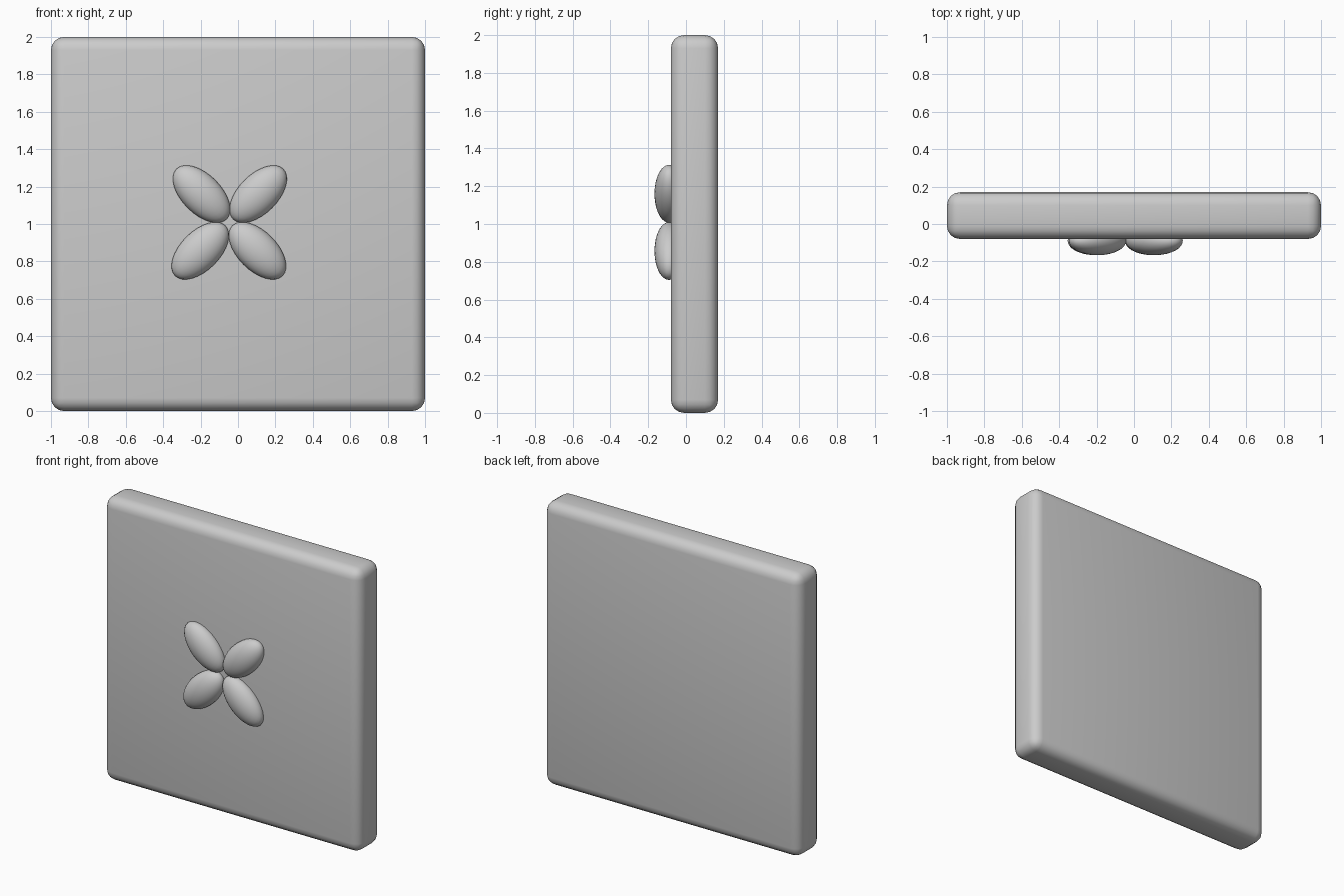
import bpy
from math import radians

cube = bpy.data.objects.get("Cube")
if cube:
    bpy.data.objects.remove(cube, do_unlink=True)

# One plain grey for everything
grey = bpy.data.materials.new("plain_grey")
grey.use_nodes = True
color = (0.6, 0.6, 0.6, 1)
grey.diffuse_color = color
grey.node_tree.nodes["Principled BSDF"].inputs["Base Color"].default_value = color


def finish(name):
    obj = bpy.context.object
    obj.name = name
    obj.data.materials.append(grey)
    bpy.ops.object.transform_apply(location=False, rotation=False, scale=True)
    bpy.ops.object.shade_smooth()
    return obj


# Square slab with rounded edges
bpy.ops.mesh.primitive_cube_add(size=1, location=(0, 0.045, 1))
bpy.context.object.scale = (2, 0.25, 2)
slab = finish("slab")
bevel = slab.modifiers.new("rounded_edges", "BEVEL")
bevel.width = 0.07
bevel.segments = 4

# Four ellipsoid petals set diagonally into the front face
petals = {
    "upper_right_petal": (-0.195, 1.16, 45),
    "upper_left_petal": (0.108, 1.16, -45),
    "lower_left_petal": (0.104, 0.857, 45),
    "lower_right_petal": (-0.202, 0.857, -45),
}
for name, (x, z, angle) in petals.items():
    bpy.ops.mesh.primitive_uv_sphere_add(
        segments=32, ring_count=16, radius=1,
        location=(x, -0.09, z), rotation=(0, radians(angle), 0))
    bpy.context.object.scale = (0.19, 0.077, 0.105)
    finish(name)
